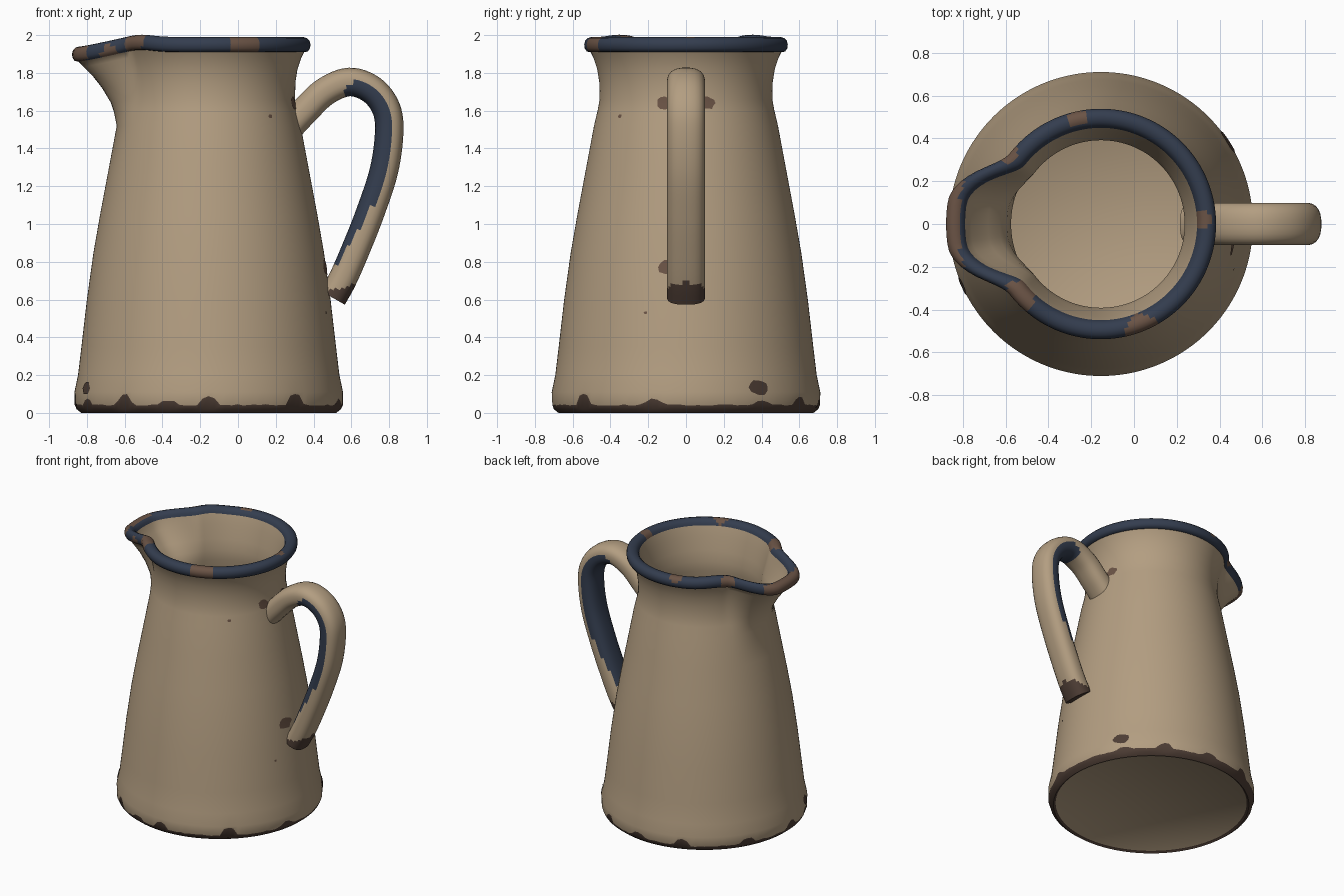
import bpy, bmesh, math, random
from mathutils import Vector

random.seed(4)
cube = bpy.data.objects.get("Cube")
if cube:
    bpy.data.objects.remove(cube, do_unlink=True)

AXIS = -0.155      # x of the jug's axis
SEG = 144


def material(name, rgb):
    m = bpy.data.materials.new(name)
    m.use_nodes = True
    m.diffuse_color = (*rgb, 1)
    m.node_tree.nodes["Principled BSDF"].inputs["Base Color"].default_value = (*rgb, 1)
    return m


MATS = [material("cream_enamel", (0.45, 0.34, 0.22)),
        material("navy_enamel", (0.034, 0.047, 0.078)),
        material("dark_rust", (0.075, 0.047, 0.035)),
        material("light_rust", (0.145, 0.087, 0.06))]
CREAM, NAVY, DARK, RUST = range(4)


def finish(name, bm, angle=50):
    bmesh.ops.recalc_face_normals(bm, faces=bm.faces)
    mesh = bpy.data.meshes.new(name)
    bm.to_mesh(mesh)
    bm.free()
    for m in MATS:
        mesh.materials.append(m)
    ob = bpy.data.objects.new(name, mesh)
    bpy.context.collection.objects.link(ob)
    bpy.ops.object.select_all(action='DESELECT')
    ob.select_set(True)
    bpy.context.view_layer.objects.active = ob
    bpy.ops.object.shade_smooth_by_angle(angle=math.radians(angle))
    return ob


def loft(bm, rings, mats):
    """Bridge closed vertex rings, one material per band."""
    n = len(rings[0])
    for a, b, m in zip(rings, rings[1:], mats):
        for i in range(n):
            j = (i + 1) % n
            bm.faces.new((a[i], a[j], b[j], b[i])).material_index = m


def smoothstep(a, b, x):
    t = min(1, max(0, (x - a) / (b - a)))
    return t * t * (3 - 2 * t)


def jug_point(r, z, ang):
    """Point on the jug wall, with the pouring lip pulled out towards -x."""
    off = abs(math.degrees(math.atan2(math.sin(ang - math.pi), math.cos(ang - math.pi))))
    lip = 1 - smoothstep(8, 38, off)
    rise = min(1, max(0, (z - 1.52) / 0.38)) ** 1.1
    r += 0.185 * lip * rise
    z += rise * (0.012 * math.exp(-((off - 45) / 13) ** 2) - 0.05 * lip)
    return Vector((AXIS + r * math.cos(ang), r * math.sin(ang), z))


# Jug wall: outside going up, rolled rim, inside going down
OUTER = [(0.66, 0.012, DARK), (0.675, 0, DARK), (0.70, 0.02, DARK), (0.71, 0.04, CREAM),
         (0.711, 0.11, CREAM), (0.692, 0.2, CREAM), (0.674, 0.35, CREAM), (0.645, 0.6, CREAM),
         (0.61, 0.85, CREAM), (0.575, 1.05, CREAM), (0.528, 1.3, CREAM), (0.487, 1.52, CREAM),
         (0.468, 1.6, CREAM), (0.457, 1.66, CREAM), (0.459, 1.75, CREAM), (0.47, 1.82, CREAM),
         (0.49, 1.88, CREAM)]
RIM = [(0.505, 1.91, NAVY), (0.525, 1.913, NAVY), (0.536, 1.93, NAVY), (0.539, 1.95, NAVY),
       (0.534, 1.97, NAVY), (0.52, 1.984, NAVY), (0.5, 1.99, NAVY), (0.475, 1.985, NAVY),
       (0.458, 1.97, NAVY)]
INNER = [(0.45, 1.95, CREAM), (0.432, 1.88, CREAM), (0.405, 1.78, CREAM), (0.392, 1.7, CREAM),
         (0.392, 1.63, CREAM), (0.42, 1.5, CREAM), (0.5, 1.05, CREAM), (0.61, 0.25, CREAM),
         (0.6, 0.12, CREAM), (0.56, 0.08, CREAM)]
PEAKS = {-129: 0.055, -108: 0.025, -90: 0.045, -50: 0.06, -14: 0.03, 34: 0.025,
         58: 0.04, 85: 0.03, 112: 0.05, 150: 0.035, 183: 0.05, 205: 0.03}


def rust_height(ang):
    h = 0.042 + random.uniform(-0.004, 0.004)
    for deg, size in PEAKS.items():
        d = (math.degrees(ang) - deg + 180) % 360 - 180
        h += size * math.exp(-(d / 3.8) ** 4)
    return h


def build_jug():
    bm = bmesh.new()
    rings = []
    profile = OUTER + RIM + INNER
    for k, (r, z, m) in enumerate(profile):
        ring = []
        for i in range(SEG):
            ang = 2 * math.pi * i / SEG
            zz = rust_height(ang) if k == 3 else z
            ring.append(bm.verts.new(jug_point(r, zz, ang)))
        rings.append(ring)
    loft(bm, rings, [p[2] for p in profile])
    bm.faces.new(rings[0])
    bm.faces.new(rings[-1])
    # Worn spots on the rim
    spots = [((0.04, -0.5, 1.95), 0.085), ((-0.54, -0.34, 1.97), 0.075),
             ((-0.27, 0.5, 1.99), 0.045), ((0.31, 0.02, 1.97), 0.05),
             ((-0.58, 0.33, 1.97), 0.05), ((-0.68, -0.27, 1.9), 0.05)]
    for f in bm.faces:
        if f.material_index != NAVY:
            continue
        c = f.calc_center_median()
        reach = math.hypot(c.x - AXIS, c.y)
        if any((c - Vector(p)).length < s for p, s in spots) or (c.x < -0.77 and reach > 0.668):
            f.material_index = RUST
    finish("jug_body", bm)


def wall_radius(z):
    for (r0, z0, _), (r1, z1, _) in zip(OUTER[1:], OUTER[2:]):
        if z0 <= z <= z1:
            return r0 + (r1 - r0) * (z - z0) / (z1 - z0)
    return OUTER[-1][0]


def chip(name, deg, z, size, mat):
    """Thin ragged patch lying on the wall."""
    bm = bmesh.new()
    ang = math.radians(deg)

    def on_wall(u, v):
        r = wall_radius(z + v)
        return bm.verts.new(jug_point(r + 0.004, z + v, ang + u / r))

    mid = on_wall(0, 0)
    edge = []
    for i in range(12):
        a = 2 * math.pi * i / 12
        s = size * random.uniform(0.8, 1.1)
        edge.append(on_wall(s * math.cos(a), 0.75 * s * math.sin(a)))
    for i in range(12):
        bm.faces.new((mid, edge[i], edge[(i + 1) % 12])).material_index = mat
    finish(name, bm)


# Handle: oval section swept along a smooth loop
PATH = [Vector(p) for p in [(0.27, 1.51), (0.35, 1.595), (0.46, 1.7), (0.59, 1.752), (0.71, 1.71),
                            (0.785, 1.61), (0.80, 1.48), (0.772, 1.28), (0.7, 1.06),
                            (0.625, 0.87), (0.555, 0.71), (0.5, 0.61)]]


def spline(pts, steps):
    ext = [2 * pts[0] - pts[1]] + pts + [2 * pts[-1] - pts[-2]]
    out = []
    for a, b, c, d in zip(ext, ext[1:], ext[2:], ext[3:]):
        for s in range(steps):
            t = s / steps
            out.append(0.5 * (2 * b + (c - a) * t + (2 * a - 5 * b + 4 * c - d) * t * t
                              + (3 * b - a - 3 * c + d) * t ** 3))
    return out + [pts[-1]]


def build_handle():
    bm = bmesh.new()
    pts = spline(PATH, 6)
    sides = 24
    rings = []
    last = len(pts) - 1
    for k, p in enumerate(pts):
        t = (pts[min(k + 1, last)] - pts[max(k - 1, 0)]).normalized()
        out = Vector((-t.y, t.x))
        ring = []
        for i in range(sides):
            a = 2 * math.pi * (i + 0.5) / sides
            c, s = math.cos(a), math.sin(a)
            q = p + out * 0.076 * math.copysign(abs(c) ** 0.8, c)
            ring.append(bm.verts.new((q.x, 0.1 * math.copysign(abs(s) ** 0.8, s), q.y)))
        rings.append(ring)
    loft(bm, rings, [CREAM] * last)
    bm.faces.new(rings[0])
    bm.faces.new(rings[-1]).material_index = DARK
    # Navy on the inner side, rust at the foot
    for idx, f in enumerate(list(bm.faces)[:last * sides]):
        k, i = divmod(idx, sides)
        toward_out = math.cos(2 * math.pi * (i + 1) / sides)
        along = k / last
        fade = smoothstep(0.2, 0.3, along) * (1 - smoothstep(0.62, 0.92, along))
        if 0.23 < along < 0.87 and toward_out < -0.75 + 0.9 * fade:
            f.material_index = NAVY
        if f.calc_center_median().z < 0.66 + 0.03 * toward_out:
            f.material_index = DARK
    finish("handle", bm)


build_jug()
build_handle()
for side in (-1, 1):
    chip("upper_joint_rust", side * 14, 1.64, 0.045, RUST)
chip("lower_joint_rust", -8, 0.77, 0.06, RUST)
chip("left_base_chip", -156, 0.13, 0.045, DARK)
chip("back_base_chip", 33, 0.135, 0.06, DARK)
chip("wall_chip", -47, 1.57, 0.014, RUST)
chip("low_wall_chip", -19, 0.53, 0.01, RUST)
